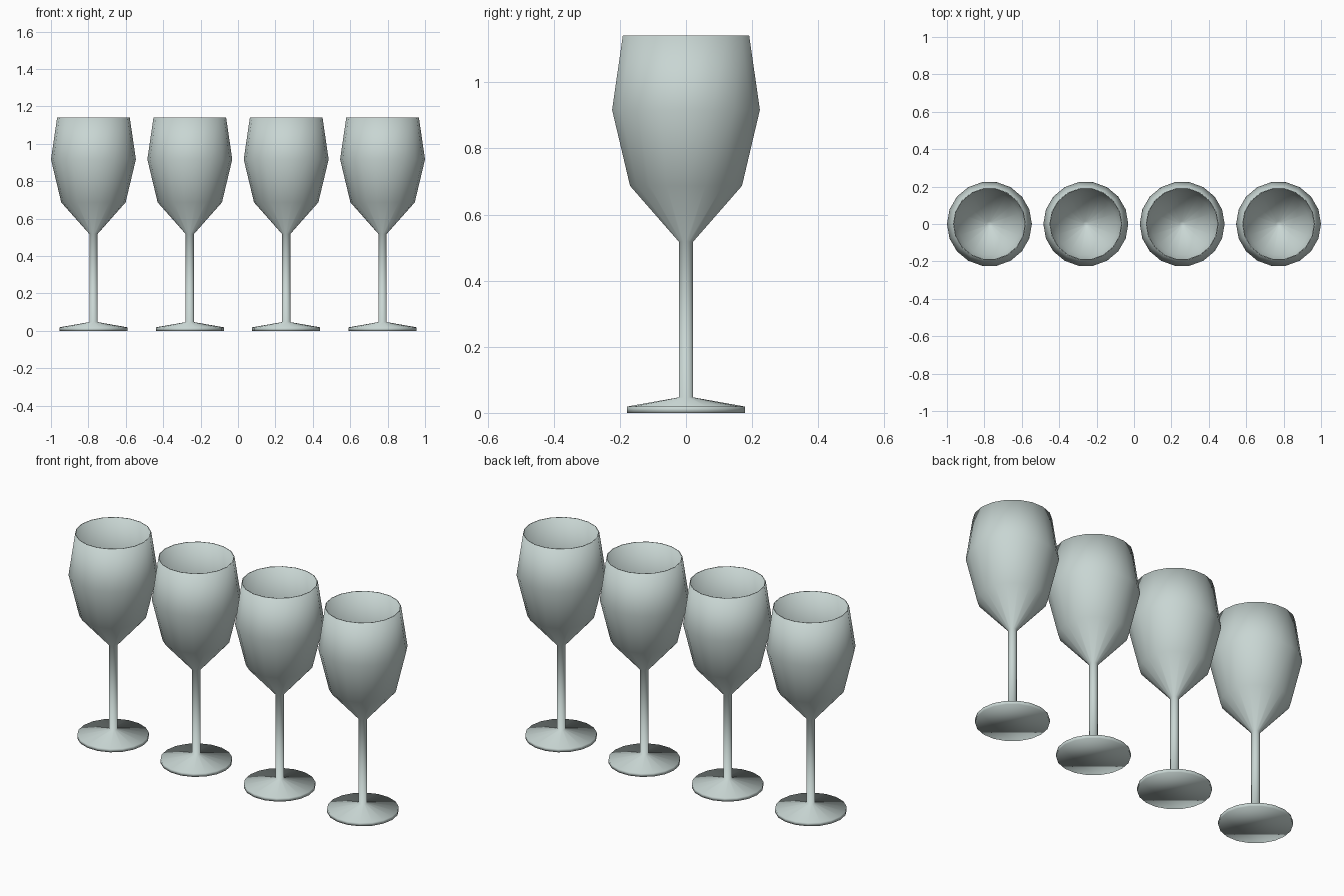
import bpy
import bmesh
import math

cube = bpy.data.objects.get("Cube")
if cube:
    bpy.data.objects.remove(cube, do_unlink=True)

SIDES = 18
SPACING = 0.5153

# Pale grey-green glass
glass = bpy.data.materials.new("pale_glass")
glass.use_nodes = True
colour = (0.58, 0.67, 0.65, 1.0)
glass.diffuse_color = colour
glass.node_tree.nodes["Principled BSDF"].inputs["Base Color"].default_value = colour

# Half-section as (radius, height)
foot = [(0.182, 0.0), (0.182, 0.019), (0.022, 0.047)]
bowl_outside = [(0.022, 0.518), (0.172, 0.687), (0.227, 0.917), (0.194, 1.142)]
bowl_inside = [(0.189, 1.142), (0.221, 0.917), (0.167, 0.69), (0.015, 0.522)]


def lathe(name, profile):
    """Turn a profile around z into a closed, smooth mesh."""
    bm = bmesh.new()
    verts = [bm.verts.new((r, 0, z)) for r, z in profile]
    edges = [bm.edges.new(pair) for pair in zip(verts, verts[1:])]
    bmesh.ops.spin(bm, geom=verts + edges, cent=(0, 0, 0), axis=(0, 0, 1),
                   angle=math.tau, steps=SIDES, use_merge=False)
    bmesh.ops.remove_doubles(bm, verts=bm.verts[:], dist=0.0005)
    # Close the underside of the foot and the bottom of the bowl
    bmesh.ops.holes_fill(bm, edges=[e for e in bm.edges if e.is_boundary], sides=0)
    bmesh.ops.recalc_face_normals(bm, faces=bm.faces[:])
    for face in bm.faces:
        face.smooth = True
    mesh = bpy.data.meshes.new(name)
    bm.to_mesh(mesh)
    bm.free()
    mesh.materials.append(glass)
    return mesh


# Row of four identical glasses
glass_mesh = lathe("wine_glass", foot + bowl_outside + bowl_inside)
for i in range(4):
    obj = bpy.data.objects.new(f"wine_glass_{i + 1}", glass_mesh)
    obj.location.x = (i - 1.5) * SPACING
    bpy.context.collection.objects.link(obj)
